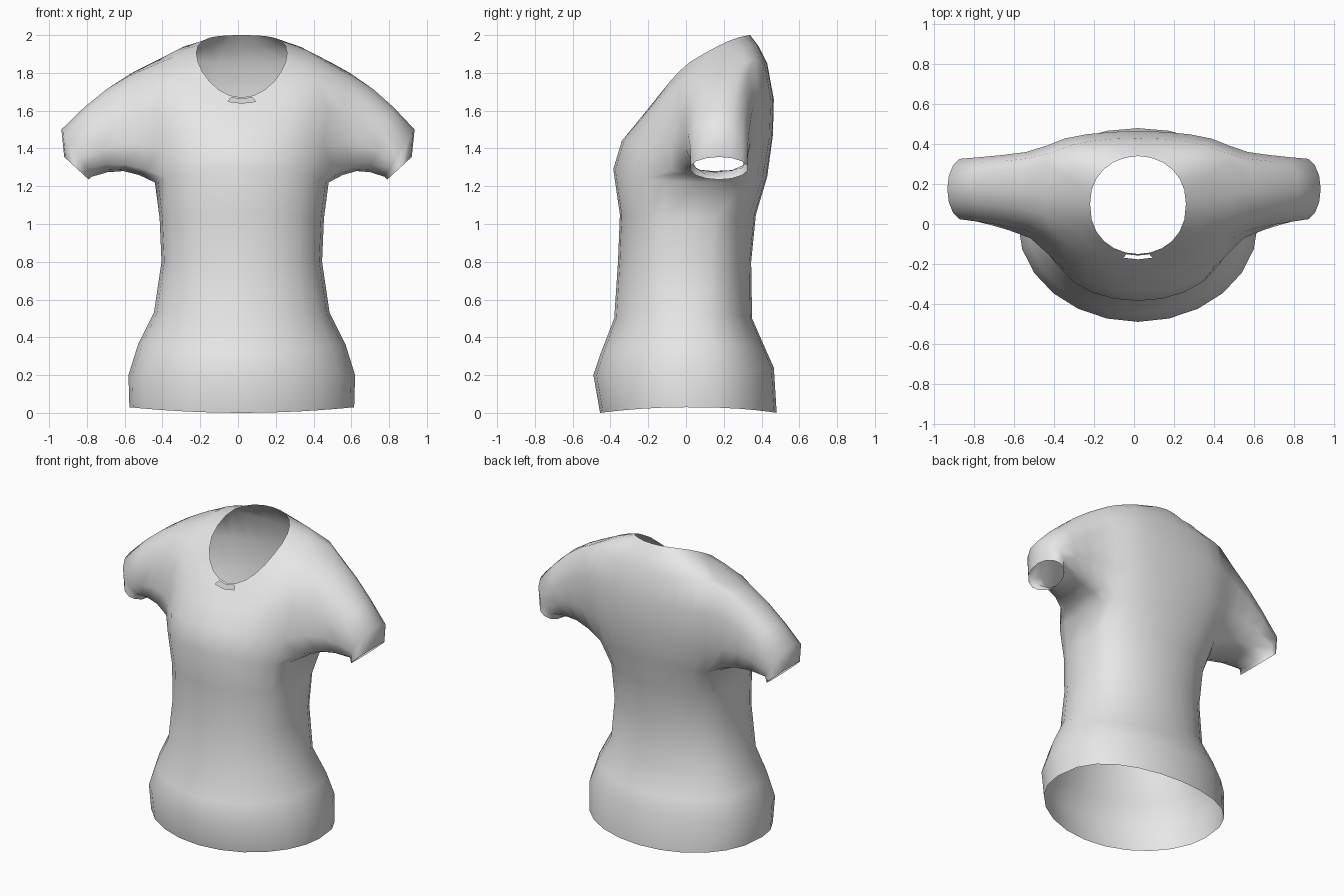
import bpy, bmesh
from math import sin, cos, pi, sqrt
from mathutils import Vector

cube = bpy.data.objects.get("Cube")
if cube:
    bpy.data.objects.remove(cube)

COLS = 24
CENTRE_X = 0.02


def ring(rx, y_front, y_side, y_back, z_front, z_side, z_back, q_front, q_back):
    """Tilted, slightly boxy loop; separate curvature for chest and back."""
    pts = []
    for k in range(COLS):
        a = 2 * pi * k / COLS
        s, c = sin(a), cos(a)
        y_end, q = (y_back, q_back) if s > 0 else (y_front, q_front)
        y = y_side + (y_end - y_side) * abs(s) ** q
        slope = (z_back - z_front) / 2
        bow = (z_back + z_front) / 2 - z_side
        pts.append(Vector((CENTRE_X + rx * c, y, z_side + slope * s + bow * s * s)))
    return pts


# Hem to neckline
torso = [
    (.595, -.455, 0, .48, 0, .03, 0, 1, .8),
    (.6, -.49, 0, .465, .2, .2, .24, 1, .8),
    (.55, -.45, 0, .42, .32, .36, .34, 1, .8),
    (.465, -.38, 0, .35, .5, .53, .5, .9, .8),
    (.425, -.36, 0, .345, .8, .8, .8, .8, .7),
    (.435, -.35, .02, .37, 1.05, 1.03, 1.05, .75, .7),
    (.46, -.385, .06, .43, 1.29, 1.22, 1.25, .7, .5),
    (.5, -.34, .09, .46, 1.44, 1.4, 1.47, .75, .35),
    (.52, -.25, .12, .465, 1.55, 1.65, 1.66, .85, .33),
    (.48, -.205, .15, .43, 1.605, 1.835, 1.85, .9, .4),
    (.36, -.185, .12, .385, 1.63, 1.885, 1.94, 1, .6),
    (.24, -.15, .1, .34, 1.67, 1.905, 2, .85, .9),
]
ARMPIT, SHOULDER, HALF = 6, 9, 2

bm = bmesh.new()
rows = [[bm.verts.new(p) for p in ring(*r)] for r in torso]
hole_cols = {k % COLS for side in (0, COLS // 2) for k in range(side - HALF, side + HALF)}
front = COLS * 3 // 4
collar = []
for i in range(len(rows) - 1):
    for k in range(COLS):
        if ARMPIT <= i < SHOULDER and k in hole_cols:
            continue
        n = (k + 1) % COLS
        face = bm.faces.new((rows[i][k], rows[i][n], rows[i + 1][n], rows[i + 1][k]))
        if i == len(rows) - 2 and k in (front - 1, front):
            collar.append(face)

# Armhole outline, starting below the arm
armhole = [(ARMPIT, j) for j in range(HALF + 1)]
armhole += [(i, HALF) for i in range(ARMPIT + 1, SHOULDER)]
armhole += [(SHOULDER, j) for j in range(HALF, -HALF - 1, -1)]
armhole += [(i, -HALF) for i in range(SHOULDER - 1, ARMPIT, -1)]
armhole += [(ARMPIT, j) for j in range(-HALF, 0)]
STEPS = 4


def oval(side, a, x, z, half_x, half_z):
    """Point on a tilted oval at the sleeve end."""
    up = -cos(a)
    return Vector((side * (x + half_x * up), .175 + .155 * sin(a), z + half_z * up))


# Sleeves run from the armholes, then turn down at the cuffs
for side in (1, -1):
    base = [rows[i][(j if side > 0 else COLS // 2 - j) % COLS] for i, j in armhole]
    count = len(base)
    angles = [2 * pi * m / count for m in range(count)]
    loops = []
    for step in range(1, STEPS + 1):
        t = step / STEPS
        loop = []
        for v, a in zip(base, angles):
            end = oval(side, a, .855, 1.375, .08, .125)
            p = v.co.lerp(end, t)
            p.y = v.co.y + (end.y - v.co.y) * sqrt(t)
            p.z += .045 * sin(pi * t)
            loop.append(p)
        loops.append(loop)
    loops.append([oval(side, a, .855, 1.295, .065, .06) for a in angles])
    last = base
    for loop in loops:
        verts = [bm.verts.new(p) for p in loop]
        for m in range(count):
            n = (m + 1) % count
            bm.faces.new((last[m], last[n], verts[n], verts[m]))
        last = verts

# Small slit below the collar
bmesh.ops.recalc_face_normals(bm, faces=bm.faces[:])
bmesh.ops.inset_region(bm, faces=collar, thickness=.012, use_boundary=True,
                       use_even_offset=True)
bmesh.ops.delete(bm, geom=collar, context='FACES')

mesh = bpy.data.meshes.new("shirt")
bm.to_mesh(mesh)
bm.free()
shirt = bpy.data.objects.new("shirt", mesh)
bpy.context.collection.objects.link(shirt)

# Plain cloth colour
cloth = bpy.data.materials.new("light_grey_cloth")
cloth.use_nodes = True
grey = (.8, .8, .8, 1)
cloth.diffuse_color = grey
cloth.node_tree.nodes["Principled BSDF"].inputs["Base Color"].default_value = grey
mesh.materials.append(cloth)

bpy.context.view_layer.objects.active = shirt
shirt.select_set(True)
bpy.ops.object.shade_smooth_by_angle(angle=pi / 3)
